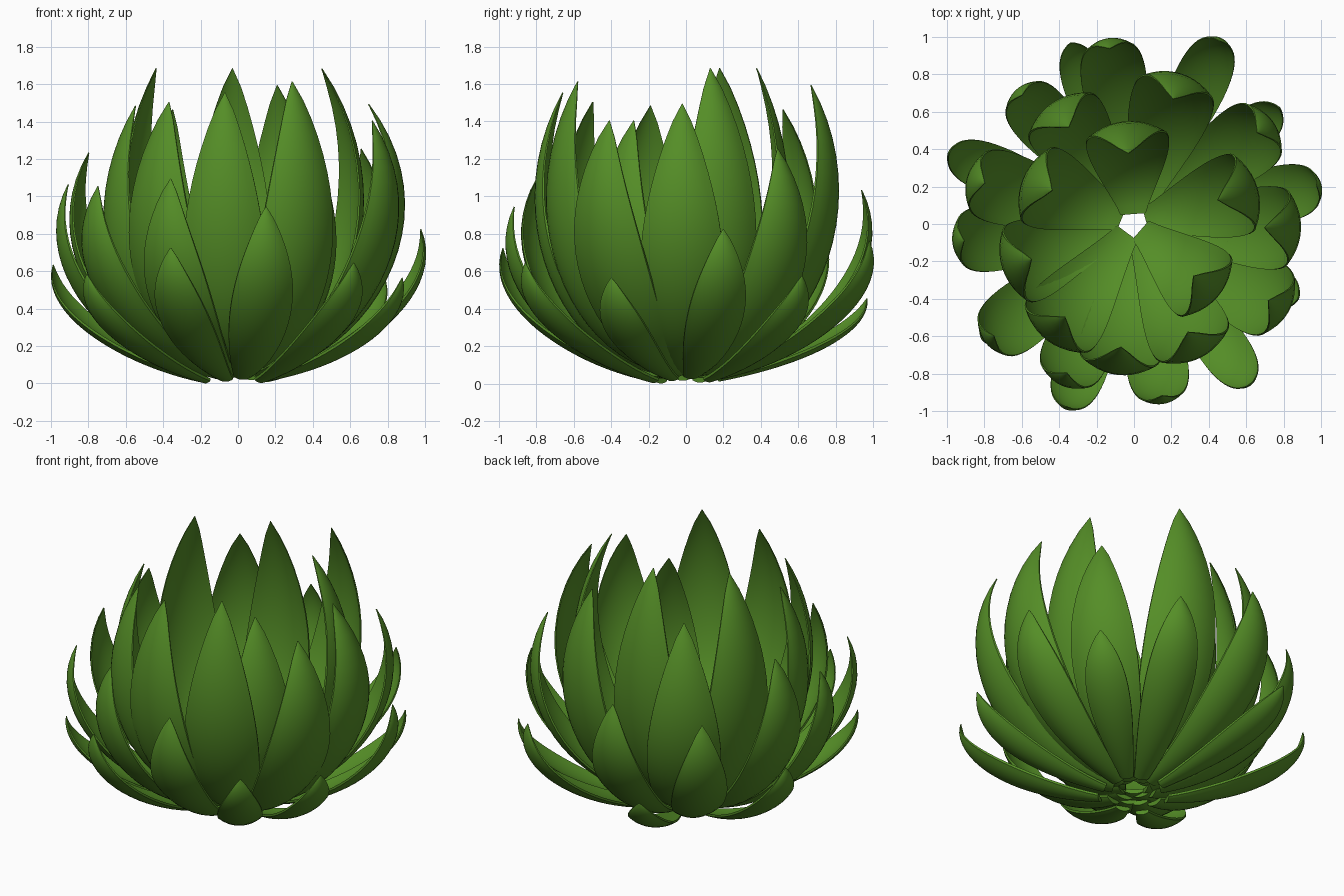
import bpy, bmesh, math
from mathutils import Vector

if "Cube" in bpy.data.objects:
    bpy.data.objects.remove(bpy.data.objects["Cube"])

green = bpy.data.materials.new("leaf green")
green.diffuse_color = (0.09, 0.27, 0.02, 1)
green.use_nodes = True
green.node_tree.nodes["Principled BSDF"].inputs["Base Color"].default_value = green.diffuse_color

# Leaf tips (x, y, z), inner spiral to outer spiral
TIPS = [
    (.32, -.28, 1.42), (-.03, .38, 1.70), (-.37, -.50, 1.52), (.45, .13, 1.70),
    (-.44, .18, 1.70), (.29, -.58, 1.63), (.21, .67, 1.61), (-.55, -.19, 1.50),
    (.70, -.02, 1.51), (-.35, .52, 1.48), (-.07, -.66, 1.57), (.66, .49, 1.27),
    (-.80, .22, 1.25), (.72, -.41, 1.42), (-.13, .94, 1.05), (-.36, -.80, 1.11),
    (-.75, -.60, 1.07), (.98, .20, .84), (-.60, .69, .94), (.15, -.92, .96),
    (.46, .98, .78), (-.91, -.09, 1.08), (.88, -.40, .58), (-.34, .97, .47),
    (-.36, -.98, .74), (.78, .62, .59), (-.99, .38, .65), (.62, -.86, .66),
    (-.81, -.62, .60),
]
EXTRA_BULGE = {3: .12, 8: .12}
ROWS, HALF = 22, 5


def bezier(p, t):
    s = 1 - t
    pos = p[0]*s**3 + p[1]*3*s*s*t + p[2]*3*s*t*t + p[3]*t**3
    tan = (p[1]-p[0])*s*s + (p[2]-p[1])*2*s*t + (p[3]-p[2])*t*t
    return pos, tan.normalized()


def leaf(i, tip):
    x, y, zt = tip
    rt, ang, f = math.hypot(x, y), math.atan2(y, x), i / (len(TIPS) - 1)
    # Midrib curve in (radius, height)
    bulge = .37 * min(1, max(0, (zt - .5) / .9)) + EXTRA_BULGE.get(i, 0)
    curve = [Vector((.05 + .17*f, .075 - .06*f)),
             Vector((min(.66, .12 + .9*rt), .11)),
             Vector((rt + bulge, .58*zt)), Vector((rt, zt))]
    width = .12 + .11 * min(1, max(0, (zt - .5) / 1.0))
    radial = Vector((math.cos(ang), math.sin(ang), 0))
    side = Vector((-math.sin(ang), math.cos(ang), 0))
    up = Vector((0, 0, 1))
    bm = bmesh.new()
    rings = []
    us = [k / HALF for k in range(-HALF, HALF + 1)]
    for r in range(ROWS + 1):
        t = r / ROWS
        pos, tan = bezier(curve, t)
        w = width * max(.0, math.sin(math.pi*(.07 + .93*t**1.15)))**.8 + .002
        thick = .028 * (1 - .75*t**3)
        centre = radial*pos.x + up*pos.y
        inward = radial*(-tan.y) + up*tan.x

        def point(u, lift):
            return bm.verts.new(centre + side*(u*w*(1 - .04*u*u))
                                + inward*(.32*w*u*u + lift))
        # Outer skin one way, inner skin back: a cupped closed section
        ring = [point(u, 0) for u in us]
        ring += [point(u, thick*(1 - .5*u*u)) for u in reversed(us)]
        rings.append(ring)
    n = len(rings[0])
    for a, b in zip(rings, rings[1:]):
        for k in range(n):
            bm.faces.new((a[k], a[(k+1) % n], b[(k+1) % n], b[k]))
    bm.faces.new(rings[0])
    bm.faces.new(rings[-1])
    bmesh.ops.recalc_face_normals(bm, faces=bm.faces)
    mesh = bpy.data.meshes.new(f"leaf_{i+1}")
    bm.to_mesh(mesh)
    bm.free()
    mesh.materials.append(green)
    ob = bpy.data.objects.new(f"leaf_{i+1}", mesh)
    bpy.context.collection.objects.link(ob)
    return ob


leaves = [leaf(i, tip) for i, tip in enumerate(TIPS)]

# Rest the plant on the ground
low = min(v.co.z for ob in leaves for v in ob.data.vertices)
for ob in leaves:
    for v in ob.data.vertices:
        v.co.z -= low
    ob.select_set(True)
bpy.context.view_layer.objects.active = leaves[0]
bpy.ops.object.shade_smooth_by_angle(angle=math.radians(40))
